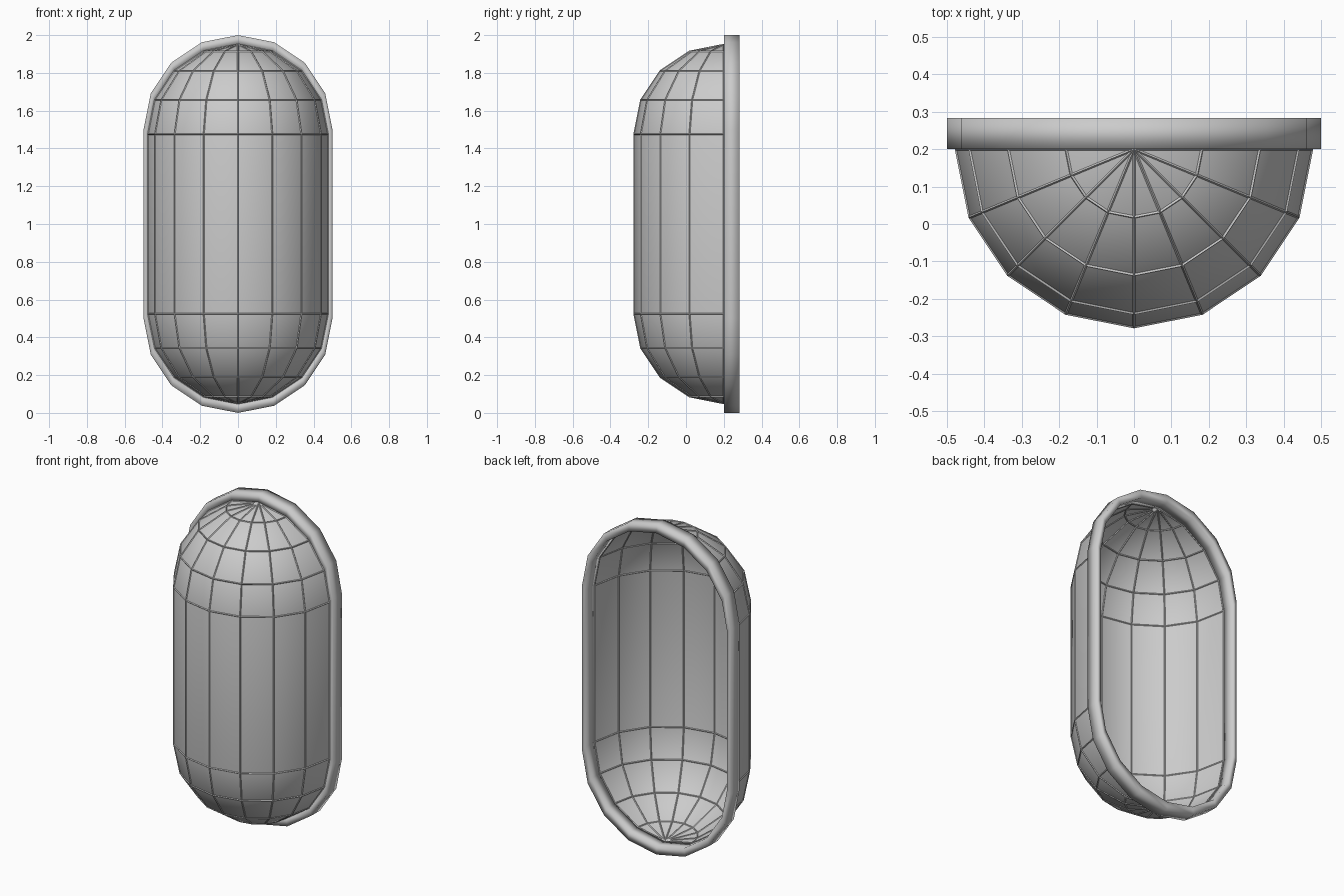
import bpy, bmesh
from math import sin, cos, pi

cube = bpy.data.objects.get("Cube")
if cube:
    bpy.data.objects.remove(cube)

R, RIM_R = 0.475, 0.5          # shell and rim radii
Y0, Y1 = 0.2, 0.283            # front and back of the rim
STEP = pi / 8                  # sixteen-sided roundness


def material(name, rgb):
    m = bpy.data.materials.new(name)
    m.use_nodes = True
    m.diffuse_color = (*rgb, 1)
    m.node_tree.nodes["Principled BSDF"].inputs["Base Color"].default_value = (*rgb, 1)
    return m


grey = material("light grey", (0.6, 0.6, 0.6))


def make(name, bm, smooth=True):
    for f in bm.faces:
        f.smooth = smooth
    mesh = bpy.data.meshes.new(name)
    bm.to_mesh(mesh)
    bm.free()
    ob = bpy.data.objects.new(name, mesh)
    bpy.context.collection.objects.link(ob)
    mesh.materials.append(grey)
    return ob


def half_profile(r, centre_z):
    """Capsule outline from bottom to top on the +x side."""
    low = [(r * sin(i * STEP), centre_z - r * cos(i * STEP)) for i in range(5)]
    return low + [(x, 2 - z) for x, z in reversed(low)]


def shell_mesh():
    """Half a revolution of the capsule outline, open at the back."""
    bm = bmesh.new()
    verts = [bm.verts.new((x, Y0, z)) for x, z in half_profile(R, 0.525)]
    edges = [bm.edges.new(p) for p in zip(verts, verts[1:])]
    bmesh.ops.spin(bm, geom=verts + edges, cent=(0, Y0, 0), axis=(0, 0, 1),
                   angle=-pi, steps=8)
    bmesh.ops.remove_doubles(bm, verts=bm.verts, dist=0.0005)
    bmesh.ops.recalc_face_normals(bm, faces=bm.faces)
    if sum(f.normal.y for f in bm.faces) > 0:
        bmesh.ops.reverse_faces(bm, faces=bm.faces)
    return bm


# Thin domed shell
make("shell", shell_mesh())

# Thin bars along every panel seam
bars = make("seam_bars", shell_mesh(), smooth=False)
wire = bars.modifiers.new("bars", 'WIREFRAME')
wire.thickness = 0.008
wire.offset = 0
wire.use_boundary = True

# Softly shaded band framing the open back, deeper at the two ends
bm = bmesh.new()
loops = []
for r, centre_z in ((RIM_R, 0.5), (R, 0.525)):
    right = half_profile(r, centre_z)
    outline = right + [(-x, z) for x, z in reversed(right[1:-1])]
    loops.append([[bm.verts.new((x, y, z)) for x, z in outline] for y in (Y0, Y1)])
(out_front, out_back), (in_front, in_back) = loops
for a, b in ((out_front, out_back), (out_back, in_back),
             (in_back, in_front), (in_front, out_front)):
    for i in range(len(a)):
        j = (i + 1) % len(a)
        bm.faces.new((a[i], a[j], b[j], b[i]))
bmesh.ops.recalc_face_normals(bm, faces=bm.faces)
make("rim", bm)
